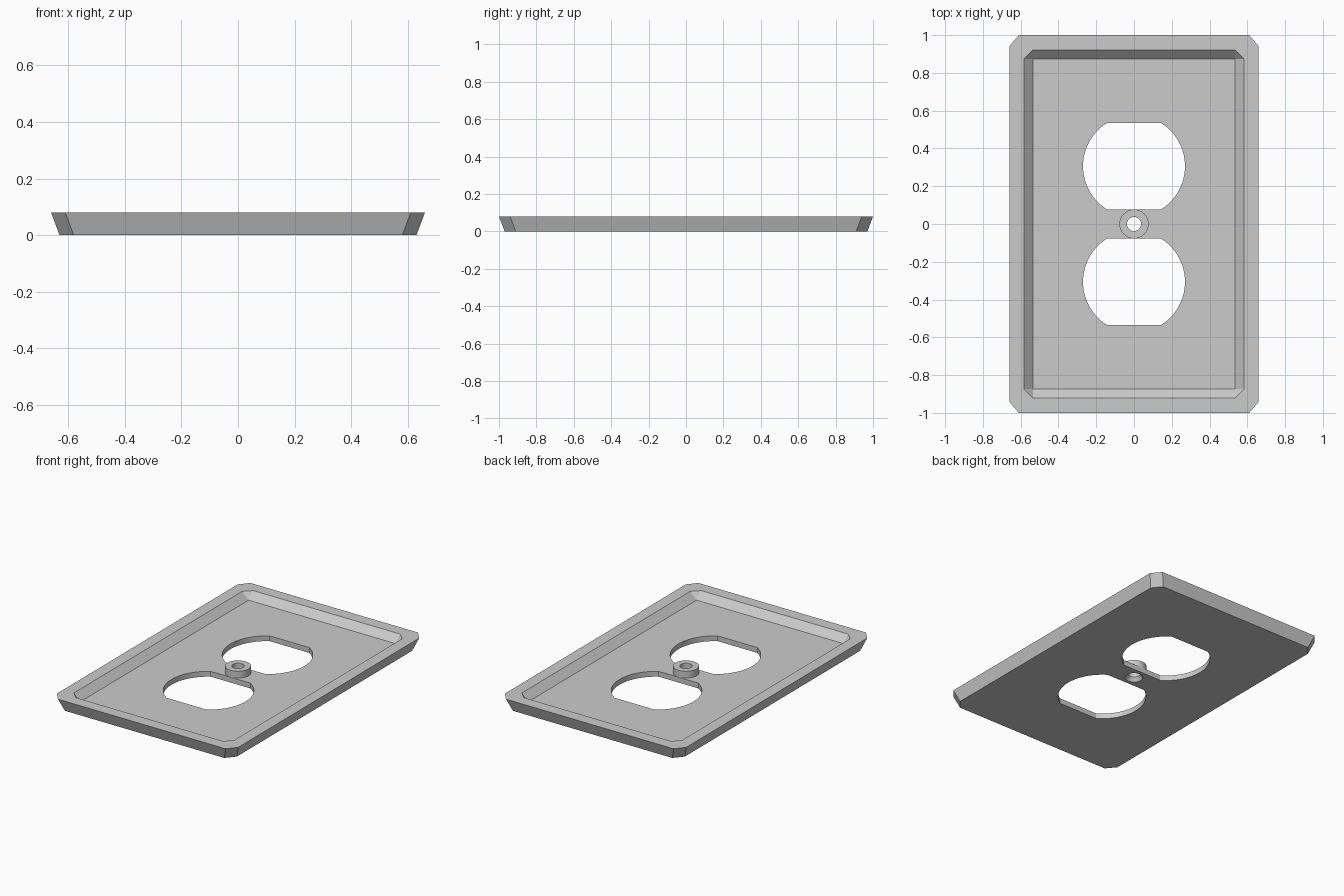
import bpy, bmesh, math

cube = bpy.data.objects.get("Cube")
if cube:
    bpy.data.objects.remove(cube, do_unlink=True)

TOP, FLOOR = 0.08, 0.035

grey = bpy.data.materials.new("light_grey")
grey.use_nodes = True
colour = (0.6, 0.6, 0.6, 1)
grey.diffuse_color = colour
grey.node_tree.nodes["Principled BSDF"].inputs["Base Color"].default_value = colour


def loft(name, rings):
    """Skin a closed solid through a stack of matching point rings."""
    bm = bmesh.new()
    loops = [[bm.verts.new(p) for p in ring] for ring in rings]
    n = len(loops[0])
    for a, b in zip(loops, loops[1:]):
        for i in range(n):
            j = (i + 1) % n
            bm.faces.new((a[i], a[j], b[j], b[i]))
    bm.faces.new(loops[0][::-1])
    bm.faces.new(loops[-1])
    bmesh.ops.remove_doubles(bm, verts=bm.verts, dist=1e-5)
    bmesh.ops.recalc_face_normals(bm, faces=bm.faces)
    mesh = bpy.data.meshes.new(name)
    bm.to_mesh(mesh)
    bm.free()
    mesh.materials.append(grey)
    obj = bpy.data.objects.new(name, mesh)
    bpy.context.collection.objects.link(obj)
    return obj


def clipped_rectangle(hx, hy, cx, cy, z):
    """Rectangle with its four corners cut off by cx and cy."""
    return [(hx, cy - hy, z), (hx, hy - cy, z), (hx - cx, hy, z), (cx - hx, hy, z),
            (-hx, hy - cy, z), (-hx, cy - hy, z), (cx - hx, -hy, z), (hx - cx, -hy, z)]


def circle(r, z, n=48):
    return [(r * math.cos(math.tau * i / n), r * math.sin(math.tau * i / n), z)
            for i in range(n)]


def outlet_outline(y, z, r=0.27, flat=0.228, n=24):
    """Circle with flat upper and lower sides."""
    a = math.asin(flat / r)
    angles = [side + a * (2 * i / n - 1) for side in (0, math.pi) for i in range(n + 1)]
    return [(r * math.cos(t), y + r * math.sin(t), z) for t in angles]


def combine(target, other, operation):
    mod = target.modifiers.new(other.name, "BOOLEAN")
    mod.operation, mod.object, mod.solver = operation, other, "EXACT"
    bpy.context.view_layer.objects.active = target
    bpy.ops.object.modifier_apply(modifier=mod.name)
    bpy.data.objects.remove(other, do_unlink=True)


# Flared plate with a sloped-wall pocket
plate = loft("wall_plate", [
    clipped_rectangle(0.63, 0.97, 0.05, 0.06, 0),
    clipped_rectangle(0.66, 1.0, 0.05, 0.06, TOP),
    clipped_rectangle(0.582, 0.921, 0.047, 0.047, TOP),
    clipped_rectangle(0.535, 0.874, 0, 0, FLOOR)])

# Screw boss on the pocket floor
combine(plate, loft("screw_boss", [circle(0.077, 0.02), circle(0.077, TOP)]), "UNION")

# Two outlet openings
for y in (-0.306, 0.306):
    cutter = loft("outlet_opening", [outlet_outline(y, -0.1), outlet_outline(y, 0.2)])
    combine(plate, cutter, "DIFFERENCE")

# Countersunk screw hole
screw = loft("screw_hole", [circle(0.055, -0.1), circle(0.055, 0),
                            circle(0.037, 0.025), circle(0.037, 0.2)])
combine(plate, screw, "DIFFERENCE")

bpy.ops.object.select_all(action="DESELECT")
plate.select_set(True)
bpy.context.view_layer.objects.active = plate
bpy.ops.object.shade_smooth_by_angle(angle=math.radians(20))
